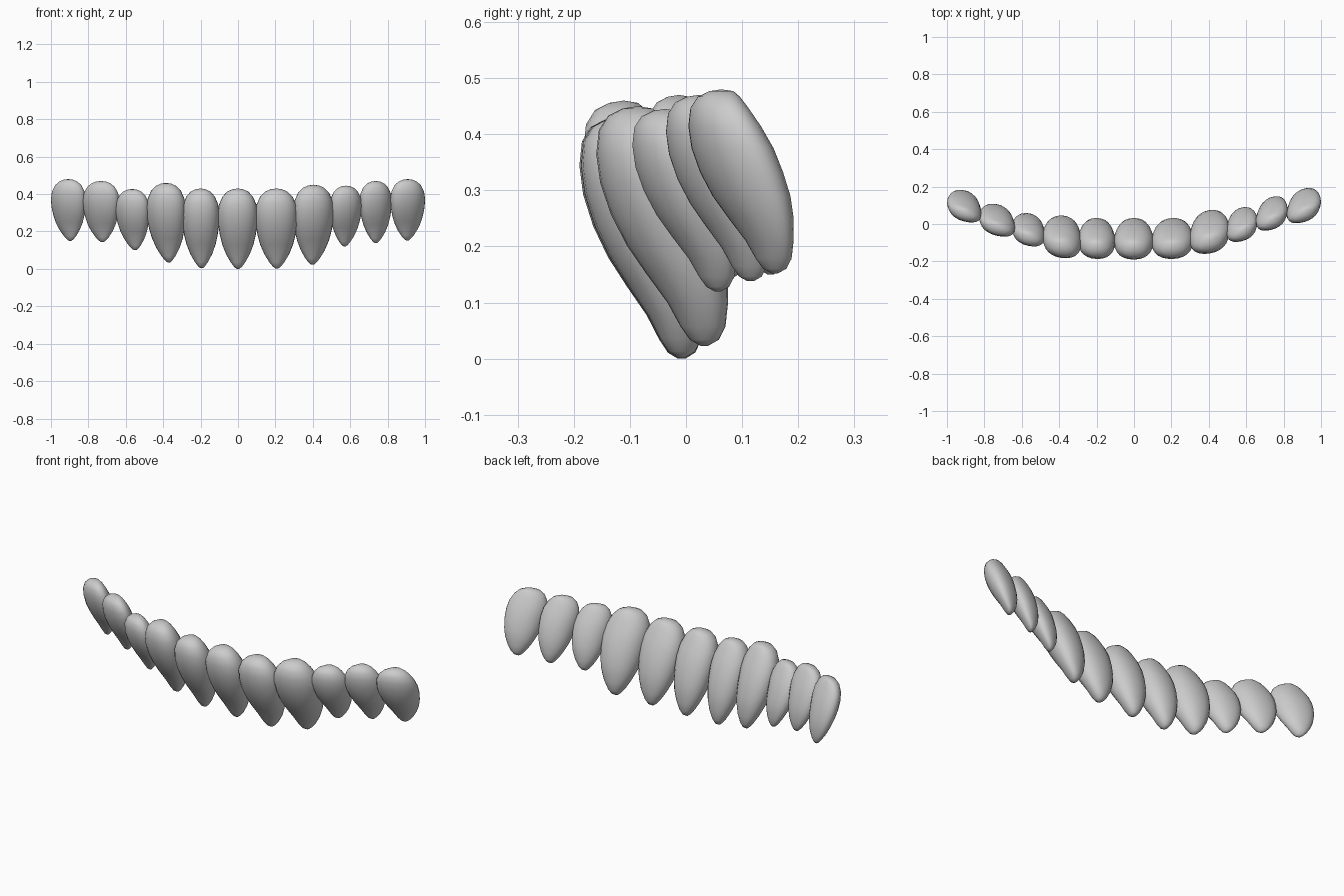
import bpy, bmesh
from math import sin, cos, pi, copysign

if "Cube" in bpy.data.objects:
    bpy.data.objects.remove(bpy.data.objects["Cube"])

SEG = 24
# tooth profile: height, front edge, back edge, half width (all normalised)
PROFILE = [
    (.000, .79, .85, .07), (.025, .71, .93, .19), (.08, .64, .98, .36),
    (.18, .54, 1.0, .59), (.30, .38, 1.0, .78), (.42, .23, .97, .90),
    (.55, .11, .90, .98), (.68, .03, .81, 1.0), (.80, .00, .69, .94),
    (.90, .02, .57, .76), (.96, .09, .49, .53), (.99, .20, .43, .27),
]
# left, right, tip x, front y, back y, bottom z, top z, twist along the arch
TEETH = [
    (-1.00, -.815, -.897, .008, .182, .150, .480, -.45),
    (-.830, -.635, -.725, -.068, .108, .143, .470, -.42),
    (-.655, -.475, -.550, -.120, .058, .100, .427, -.35),
    (-.490, -.280, -.370, -.183, .045, .035, .460, -.18),
    (-.300, -.100, -.195, -.187, .032, .004, .430, -.05),
    (-.108, .105, .000, -.190, .032, .000, .430, 0),
    (.092, .318, .208, -.187, .032, .002, .430, .05),
    (.295, .513, .398, -.160, .075, .023, .450, .25),
    (.492, .662, .570, -.096, .090, .120, .445, .38),
    (.650, .822, .737, -.036, .148, .138, .470, .42),
    (.815, 1.00, .905, .004, .192, .152, .480, .45),
]


def rounded(v):
    return copysign(abs(v) ** .92, v)


def make_tooth(name, x0, x1, tip, y0, y1, z0, z1, twist):
    bm = bmesh.new()
    rings = []
    depth = y1 - y0
    for t, f, b, w in PROFILE:
        k = min(1, t / .6)
        cx = tip + ((x0 + x1) / 2 - tip) * k
        cy = y0 + depth * (f + b) / 2
        hx, hy = w * (x1 - x0) / 2, depth * (b - f) / 2
        z = z0 + (z1 - z0) * t
        ring = []
        for i in range(SEG):
            u = 2 * pi * i / SEG
            ring.append(bm.verts.new((cx + hx * rounded(cos(u)),
                                      cy + hy * rounded(sin(u + twist)), z)))
        rings.append(ring)
    for a, b in zip(rings, rings[1:]):
        for i in range(SEG):
            j = (i + 1) % SEG
            bm.faces.new((a[i], a[j], b[j], b[i]))
    # crown and tip caps
    top = bm.verts.new(((x0 + x1) / 2, y0 + depth * .315, z1))
    bottom = bm.verts.new((tip, y0 + depth * .82, z0))
    for i in range(SEG):
        j = (i + 1) % SEG
        bm.faces.new((rings[-1][i], rings[-1][j], top))
        bm.faces.new((rings[0][j], rings[0][i], bottom))
    bmesh.ops.recalc_face_normals(bm, faces=bm.faces)
    for face in bm.faces:
        face.smooth = True
    mesh = bpy.data.meshes.new(name)
    bm.to_mesh(mesh)
    bm.free()
    obj = bpy.data.objects.new(name, mesh)
    bpy.context.collection.objects.link(obj)


for n, data in enumerate(TEETH, 1):
    make_tooth(f"tooth_{n:02d}", *data)
